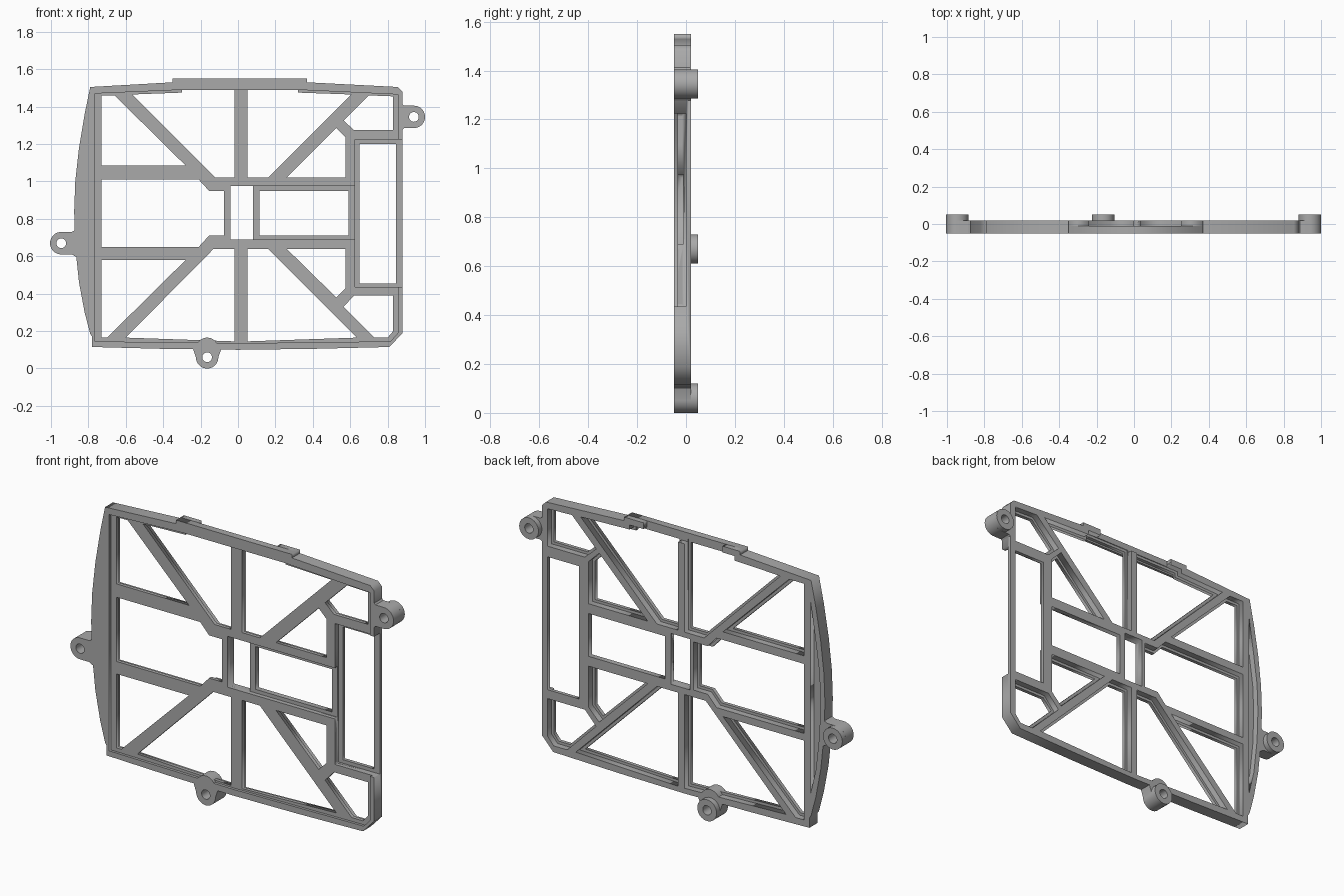
import bpy, bmesh, math
from mathutils import Vector

if "Cube" in bpy.data.objects:
    bpy.data.objects.remove(bpy.data.objects["Cube"])

grey = bpy.data.materials.new("plain grey")
grey.use_nodes = True
colour = (0.4, 0.4, 0.4, 1)
grey.diffuse_color = colour
grey.node_tree.nodes["Principled BSDF"].inputs["Base Color"].default_value = colour


def plate(name, loops, y0, y1, cutters=()):
    """Flat plate in the xz plane; the first loop is the outline, the rest are holes."""
    curve = bpy.data.curves.new(name, "CURVE")
    curve.dimensions = "2D"
    curve.fill_mode = "BOTH"
    curve.extrude = (y1 - y0) / 2
    for pts in loops:
        spline = curve.splines.new("POLY")
        spline.points.add(len(pts) - 1)
        for p, (x, z) in zip(spline.points, pts):
            p.co = (x, z, 0, 1)
        spline.use_cyclic_u = True
    temp = bpy.data.objects.new(name + "_curve", curve)
    bpy.context.collection.objects.link(temp)
    dg = bpy.context.evaluated_depsgraph_get()
    mesh = bpy.data.meshes.new_from_object(temp.evaluated_get(dg))
    bpy.data.objects.remove(temp)
    bm = bmesh.new()
    bm.from_mesh(mesh)
    for v in bm.verts:
        x, z, d = v.co
        v.co = (x, (y0 + y1) / 2 - d, z)
    bmesh.ops.remove_doubles(bm, verts=bm.verts, dist=1e-5)
    bmesh.ops.recalc_face_normals(bm, faces=bm.faces)
    bm.to_mesh(mesh)
    bm.free()
    mesh.materials.clear()
    mesh.materials.append(grey)
    obj = bpy.data.objects.new(name, mesh)
    bpy.context.collection.objects.link(obj)
    for c in cutters:
        mod = obj.modifiers.new("cut", "BOOLEAN")
        mod.operation = "DIFFERENCE"
        mod.solver = "EXACT"
        mod.object = c
    if cutters:
        dg = bpy.context.evaluated_depsgraph_get()
        obj.data = bpy.data.meshes.new_from_object(obj.evaluated_get(dg))
        obj.modifiers.clear()
    return obj


def rect(x0, x1, z0, z1):
    return [(x0, z0), (x1, z0), (x1, z1), (x0, z1)]


def arc(cx, cz, r, a0, a1, n):
    return [(cx + r * math.cos(math.radians(a0 + (a1 - a0) * i / n)),
             cz + r * math.sin(math.radians(a0 + (a1 - a0) * i / n))) for i in range(n + 1)]


def circle(cx, cz, r, n=32):
    return arc(cx, cz, r, 0, 360, n)[:-1]


def grow(pts, d):
    """Push every side of a polygon outwards by d."""
    pts = [Vector(p) for p in pts]
    area = sum(a.x * b.y - b.x * a.y for a, b in zip(pts, pts[1:] + pts[:1]))
    if area < 0:
        pts.reverse()
    out = []
    for i, p in enumerate(pts):
        e = (p - pts[i - 1]).normalized()
        f = (pts[(i + 1) % len(pts)] - p).normalized()
        n, m = Vector((e.y, -e.x)), Vector((f.y, -f.x))
        out.append(tuple(p + (n + m) * d / (1 + n.dot(m))))
    return out


# Outer outline with the bowed left side
outline = [(-.78, .115), (-.4, .105), (0, .1), (.4, .105), (.81, .115), (.88, .19),
           (.88, 1.48), (.855, 1.505), (.37, 1.53), (-.35, 1.53), (-.79, 1.505),
           (-.82, 1.36), (-.85, 1.18), (-.87, 1), (-.876, .84), (-.87, .65),
           (-.85, .46), (-.82, .3), (-.79, .185), (-.78, .17)]
rim_opening = [(-.765, .145), (0, .135), (.815, .145), (.855, .19), (.855, 1.465),
               (.32, 1.49), (-.3, 1.49), (-.765, 1.47)]

# Windows between the truss bars
windows = [
    [(-.73, 1.085), (-.28, 1.085), (-.66, 1.46), (-.73, 1.46)],
    [(-.565, 1.465), (-.3, 1.475), (-.3, 1.5), (-.02, 1.5), (-.02, 1.02), (-.12, 1.02)],
    [(.05, 1.5), (.32, 1.5), (.32, 1.475), (.605, 1.465), (.16, 1.02), (.05, 1.02)],
    [(.26, 1.02), (.525, 1.285), (.575, 1.235), (.575, 1.02)],
    [(.7, 1.46), (.83, 1.455), (.83, 1.275), (.62, 1.275), (.565, 1.325)],
    [(-.73, 1.01), (-.21, 1.01), (-.155, .95), (-.075, .95),
     (-.075, .71), (-.155, .71), (-.21, .65), (-.73, .65)],
    [(-.73, .58), (-.28, .58), (-.7, .165), (-.73, .165)],
    [(-.13, .64), (-.02, .64), (-.02, .145), (-.6, .165)],
    [(.05, .64), (.16, .64), (.635, .165), (.05, .145)],
    [(.26, .64), (.575, .64), (.575, .43), (.525, .38)],
    [(.62, .39), (.83, .39), (.83, .2), (.8, .165), (.73, .165), (.565, .33)],
]
straight = [rect(-.04, .08, .69, .975), rect(.115, .59, .71, .95), rect(.65, .845, .455, 1.2)]
pocket = [(-.785, .3), (-.785, 1.4), (-.815, 1.2), (-.842, 1), (-.848, .84), (-.842, .65), (-.82, .45)]

# Cutters for the recesses
right_recess = plate("right_recess_cutter", [rect(.625, 1, .435, 1.225)], -.1, 0)
centre_recess = plate("centre_recess_cutter", [rect(-.04, .64, .69, .975)], -.1, -.01)
top_notch = plate("top_notch_cutter", [rect(-.24, .25, 1.5, 1.6)], -.01, .1)
cutters = [right_recess, centre_recess]

# Frame: raised front rim, flat truss, and slimmer ribs at the back
plate("front_rim", [outline, rim_opening], -.05, -.035, [right_recess])
plate("truss_plate", [outline] + windows + straight, -.035, -.015, cutters)
plate("back_ribs", [outline, pocket] + [grow(w, .015) for w in windows] + straight,
      -.015, .02, cutters + [top_notch])

# Top ledge with a notch behind its middle
plate("top_ledge", [rect(-.35, .37, 1.52, 1.55)], -.05, -.01)
for side, x0, x1 in (("right", -.35, -.24), ("left", .25, .37)):
    plate(side + "_ledge_end", [rect(x0, x1, 1.52, 1.55)], -.01, .02)

# Mounting ears with bored bosses
rounded = []
for name, cx, cz, turn, flare in (("right_ear", -.945, .67, 90, .012),
                                  ("left_ear", .94, 1.345, -90, .02)):
    s = 1 if turn > 0 else -1
    root = abs(cx) - .868
    shape = arc(cx, cz, .06, 90, 90 + s * 180, 20)
    shape += [(cx + s * (root - .02), cz - .06), (cx + s * root, cz - .06 - flare),
              (cx + s * (root + .008), cz - .06 - flare), (cx + s * (root + .008), cz + .06 + flare),
              (cx + s * root, cz + .06 + flare), (cx + s * (root - .02), cz + .06)]
    rounded.append(plate(name, [shape, circle(cx, cz, .026)], -.05, .02))
    rounded.append(plate(name + "_boss", [circle(cx, cz, .06), circle(cx, cz, .026)], .02, .05))

bx, bz = -.165, .06
shape = arc(bx, bz, .06, 180, 360, 20) + [(bx + .075, .103)]
shape += arc(bx, .105, .06, 0, 180, 20) + [(bx - .075, .103)]
rounded.append(plate("bottom_ear", [shape, circle(bx, bz, .026)], -.05, .02))
rounded.append(plate("bottom_ear_boss", [circle(bx, bz, .06), circle(bx, bz, .026)], .02, .05))

for c in cutters + [top_notch]:
    bpy.data.objects.remove(c)

# Smooth the round parts
bpy.ops.object.select_all(action="DESELECT")
for o in rounded:
    o.select_set(True)
bpy.context.view_layer.objects.active = rounded[0]
bpy.ops.object.shade_smooth_by_angle(angle=math.radians(30))
